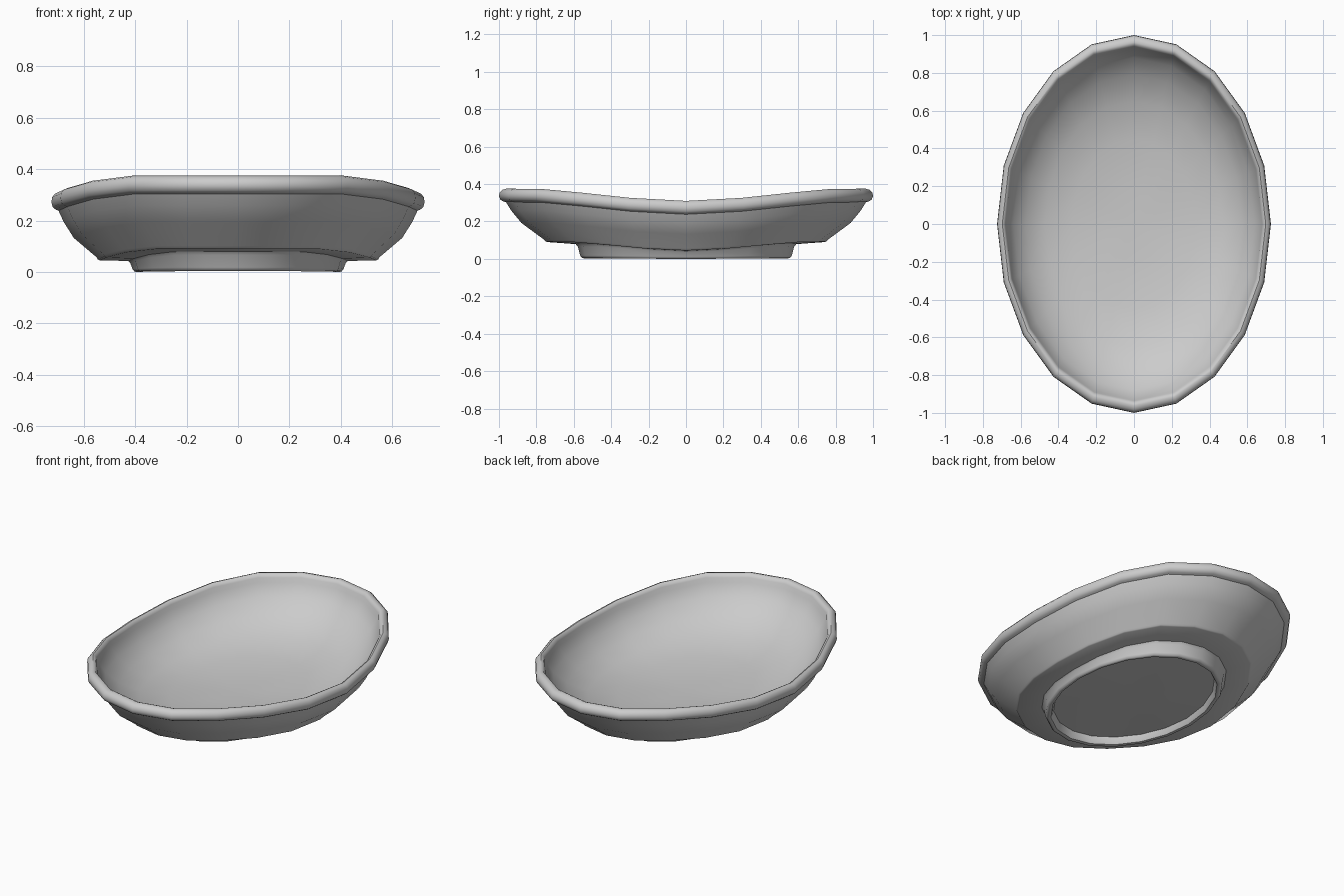
import bpy, bmesh, math

SIDES = 20
ASPECT = 0.725   # x radius relative to y radius

# Closed dish section: (y radius, height at the sides, extra height at the ends)
PROFILE = [
    # inner bowl, centre outwards
    (0.20, 0.072, 0.002), (0.45, 0.078, 0.012), (0.65, 0.098, 0.030),
    (0.79, 0.143, 0.048), (0.88, 0.205, 0.058), (0.93, 0.265, 0.064),
    # rolled rim
    (0.937, 0.290, 0.065), (0.948, 0.305, 0.065), (0.962, 0.310, 0.065),
    (0.982, 0.304, 0.065), (0.997, 0.290, 0.065), (1.0, 0.270, 0.065),
    (0.993, 0.252, 0.065), (0.978, 0.243, 0.065), (0.962, 0.238, 0.065),
    # outer wall and stepped edge
    (0.935, 0.195, 0.064), (0.88, 0.132, 0.060), (0.758, 0.057, 0.045),
    (0.752, 0.049, 0.045), (0.742, 0.045, 0.045), (0.59, 0.043, 0.036),
    # foot ring
    (0.578, 0.036, 0.030), (0.566, 0.012, 0.006), (0.557, 0.003, 0.003),
    (0.546, 0.0, 0.003), (0.532, 0.003, 0.003), (0.525, 0.012, 0.004),
    (0.515, 0.035, 0.010), (0.30, 0.037, 0.004),
]


def lift(a):
    """Saddle curve: rim is low at the sides and level across both ends."""
    t = min(abs(math.sin(a)) / 0.82, 1.0)
    return t * t * (3 - 2 * t) * 0.6 + t * t * 0.4


bm = bmesh.new()
rings = []
for r, z, up in PROFILE:
    ring = []
    for i in range(SIDES):
        a = 2 * math.pi * i / SIDES
        ring.append(bm.verts.new((ASPECT * r * math.cos(a), r * math.sin(a),
                                  z + up * lift(a))))
    rings.append(ring)

for low, high in zip(rings, rings[1:]):
    for i in range(SIDES):
        j = (i + 1) % SIDES
        bm.faces.new((low[i], low[j], high[j], high[i]))

# Close the bowl floor and the underside
for ring, z in ((rings[0], 0.071), (rings[-1], 0.038)):
    centre = bm.verts.new((0, 0, z))
    for i in range(SIDES):
        bm.faces.new((centre, ring[i], ring[(i + 1) % SIDES]))

bmesh.ops.recalc_face_normals(bm, faces=bm.faces)
mesh = bpy.data.meshes.new("oval_dish")
bm.to_mesh(mesh)
bm.free()
dish = bpy.data.objects.new("oval_dish", mesh)
bpy.context.collection.objects.link(dish)
bpy.context.view_layer.objects.active = dish
dish.select_set(True)
bpy.ops.object.shade_smooth_by_angle(angle=math.radians(40))
